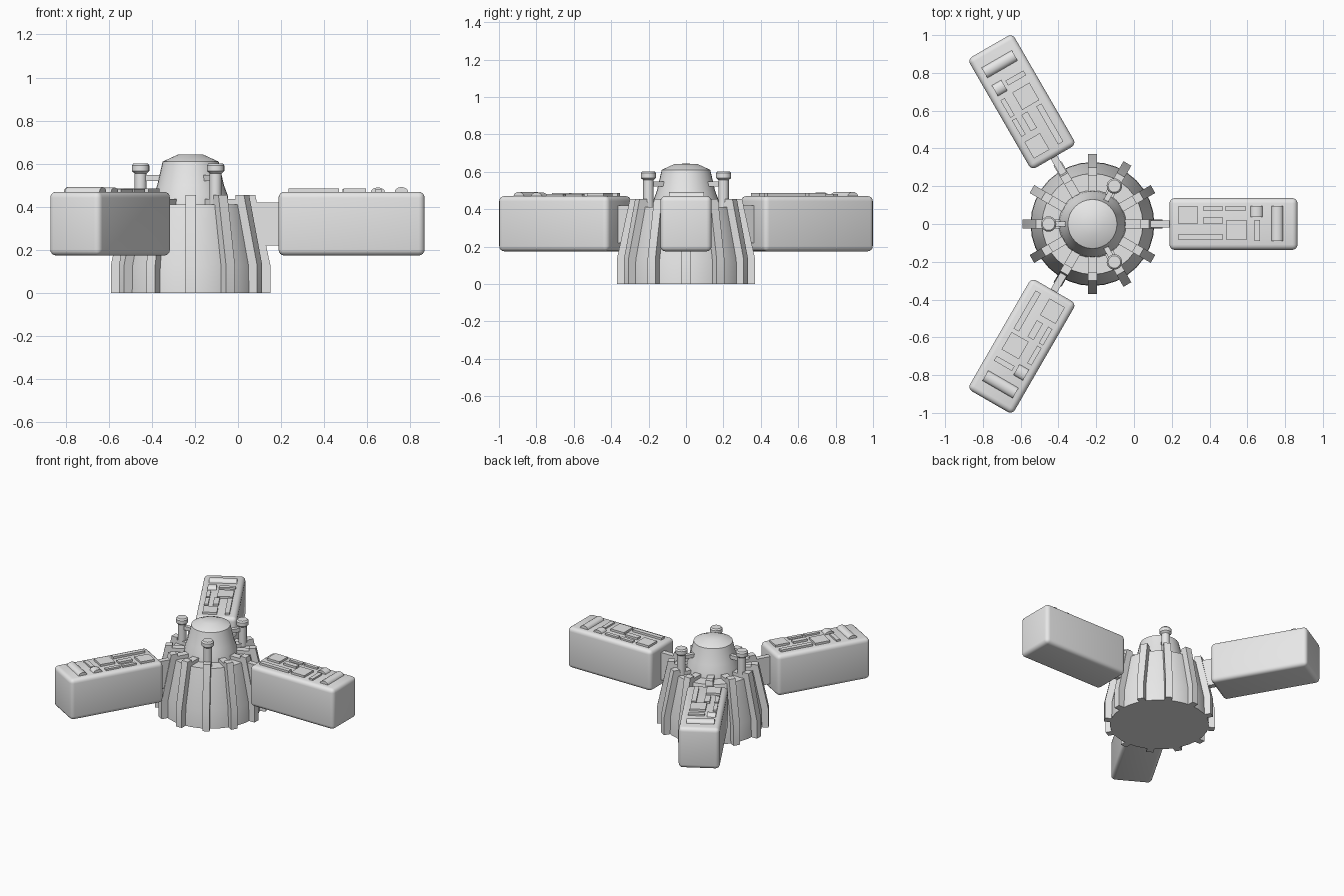
import bpy, bmesh, math
from mathutils import Matrix, Vector

if "Cube" in bpy.data.objects:
    bpy.data.objects.remove(bpy.data.objects["Cube"])

HUB = Vector((-0.22, 0, 0))
grey = bpy.data.materials.new("light_grey")
grey.diffuse_color = (0.8, 0.8, 0.8, 1)
grey.use_nodes = True
grey.node_tree.nodes["Principled BSDF"].inputs["Base Color"].default_value = grey.diffuse_color


def finish(bm, name, angle=0.0):
    """Turn a bmesh built around the hub axis into an object."""
    bmesh.ops.recalc_face_normals(bm, faces=bm.faces)
    bm.transform(Matrix.Translation(HUB) @ Matrix.Rotation(math.radians(angle), 4, 'Z'))
    me = bpy.data.meshes.new(name)
    bm.to_mesh(me)
    bm.free()
    me.materials.append(grey)
    ob = bpy.data.objects.new(name, me)
    bpy.context.collection.objects.link(ob)
    return ob


def lathe(name, profile, segs, offset=0.0, angle=0.0):
    """Spin an (r, z) profile; a zero radius closes the end."""
    bm = bmesh.new()
    vs = [bm.verts.new((r, 0, z)) for r, z in profile]
    es = [bm.edges.new(p) for p in zip(vs, vs[1:])]
    bmesh.ops.spin(bm, geom=vs + es, cent=(0, 0, 0), axis=(0, 0, 1),
                   angle=2 * math.pi, steps=segs)
    bmesh.ops.remove_doubles(bm, verts=bm.verts, dist=1e-5)
    bm.transform(Matrix.Translation((offset, 0, 0)))
    return finish(bm, name, angle)


def extrude(name, profile, y0, y1, angle=0.0):
    """Extrude an (r, z) outline sideways from y0 to y1."""
    bm = bmesh.new()
    f = bm.faces.new([bm.verts.new((r, y0, z)) for r, z in profile])
    g = bmesh.ops.extrude_face_region(bm, geom=[f])["geom"]
    bmesh.ops.translate(bm, vec=(0, y1 - y0, 0),
                        verts=[v for v in g if isinstance(v, bmesh.types.BMVert)])
    return finish(bm, name, angle)


def box(name, x, y, z, angle=0.0, bevel=0.0):
    bm = bmesh.new()
    bmesh.ops.create_cube(bm, size=1)
    for v in bm.verts:
        v.co = [a[0] if c < 0 else a[1] for a, c in zip((x, y, z), v.co)]
    if bevel:
        bmesh.ops.bevel(bm, geom=bm.edges[:], offset=bevel, segments=4,
                        profile=0.5, affect='EDGES')
    return finish(bm, name, angle)


# Central hub and dome
lathe("hub_body", [(0, 0), (0.328, 0), (0.325, 0.13), (0.267, 0.412), (0, 0.412)], 32)
lathe("hub_dome", [(0.18, 0.40), (0.172, 0.455), (0.155, 0.50), (0.13, 0.61),
                   (0.06, 0.642), (0, 0.643)], 32)

# Twelve ribs bent over the hub edge
rib = [(0.25, 0), (0.37, 0), (0.37, 0.13), (0.30, 0.455), (0.255, 0.455),
       (0.255, 0.437), (0.165, 0.437), (0.165, 0.39), (0.25, 0.39)]
for i in range(12):
    extrude(f"rib_{i + 1}", rib, -0.024, 0.024, i * 30)

# Three capped posts joined to the dome
for i, a in enumerate((60, 180, 300)):
    lathe(f"post_{i + 1}", [(0, 0.40), (0.028, 0.40), (0.028, 0.555), (0.041, 0.567),
                            (0.041, 0.592), (0.033, 0.602), (0, 0.602)], 16, 0.232, a)
    box(f"post_link_{i + 1}", (0.13, 0.225), (-0.014, 0.014), (0.52, 0.547), a)

# Surface plates (x and y ranges from the hub axis, top height)
plates = [
    (0.455, 0.556, 0.0, 0.095, 0.485), (0.588, 0.688, 0.069, 0.095, 0.482),
    (0.704, 0.810, 0.069, 0.095, 0.482), (0.588, 0.688, 0.0, 0.037, 0.485),
    (0.455, 0.688, -0.085, -0.053, 0.485), (0.709, 0.815, -0.085, 0.02, 0.485),
    (0.858, 0.887, -0.09, 0.02, 0.482),
]
# Rounded bars: x range, y range, rise
bars = [(0.836, 0.902, 0.037, 0.095, 0.022), (0.947, 1.010, -0.09, 0.095, 0.024)]

# Three arms: strut, pod and details
for n, a in enumerate((0, 120, 240), 1):
    box(f"strut_{n}", (0.26, 0.43), (-0.019, 0.019), (0.22, 0.42), a)
    box(f"pod_{n}", (0.408, 1.086), (-0.137, 0.137), (0.174, 0.47), a, 0.028)
    for k, (x0, x1, y0, y1, top) in enumerate(plates, 1):
        box(f"pod_{n}_plate_{k}", (x0, x1), (y0, y1), (0.46, top), a)
    for k, (x0, x1, y0, y1, h) in enumerate(bars, 1):
        c, w = (x0 + x1) / 2, (x1 - x0) / 2
        arc = [(c + w * math.cos(t * math.pi / 8), 0.468 + h * math.sin(t * math.pi / 8))
               for t in range(9)]
        extrude(f"pod_{n}_bar_{k}", arc, y0, y1, a)

# Smooth the rounded surfaces, keep hard edges
bpy.ops.object.select_all(action='DESELECT')
for ob in bpy.context.collection.objects:
    ob.select_set(True)
    bpy.context.view_layer.objects.active = ob
bpy.ops.object.shade_smooth_by_angle(angle=math.radians(35))
